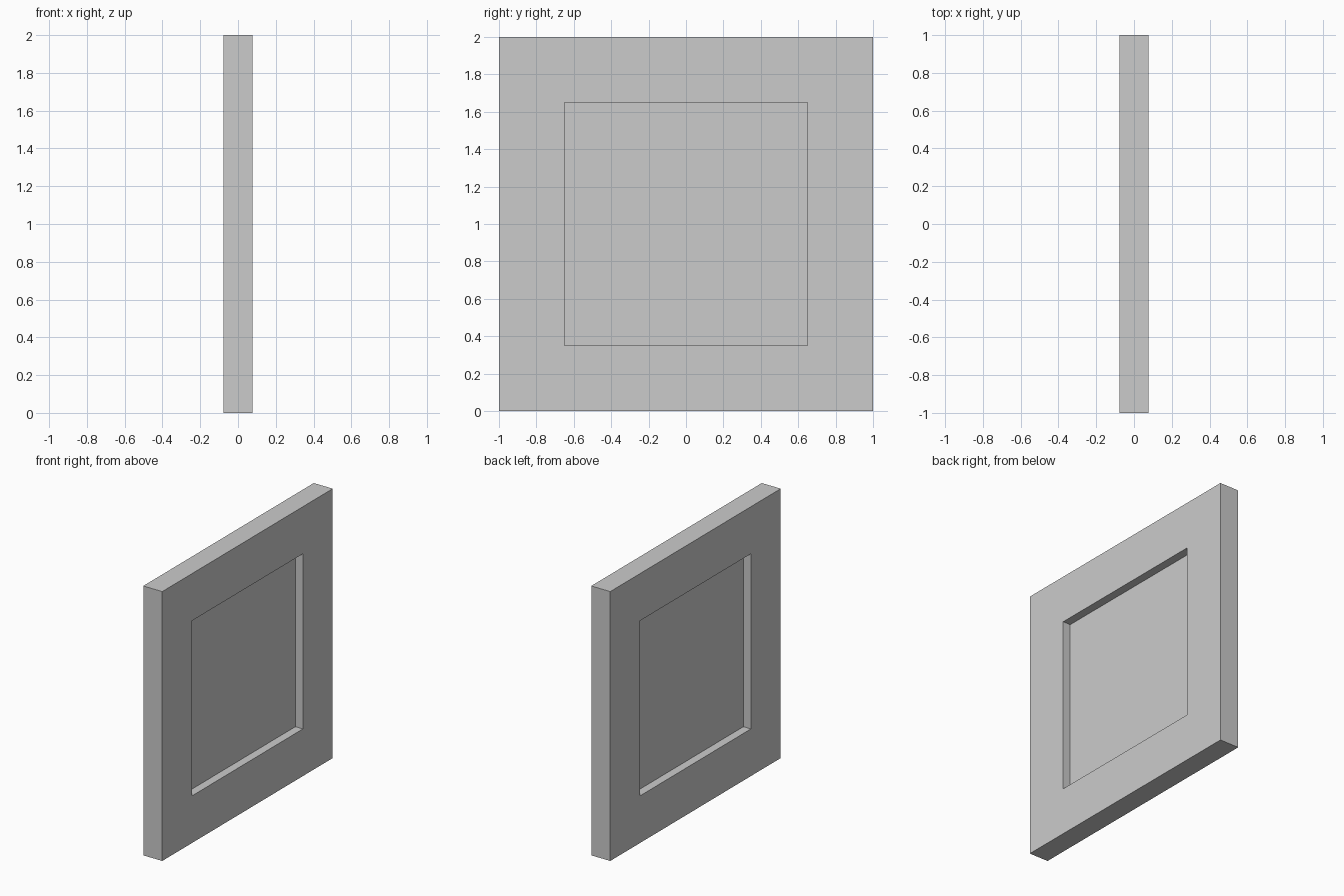
import bpy, bmesh
from mathutils import Vector

if "Cube" in bpy.data.objects:
    bpy.data.objects.remove(bpy.data.objects["Cube"])

THICKNESS, SIZE = 0.156, 2.0
BORDER, RECESS = 0.35, 0.062

# Square slab standing on the ground
bm = bmesh.new()
bmesh.ops.create_cube(bm, size=1)
bmesh.ops.scale(bm, vec=(THICKNESS, SIZE, SIZE), verts=bm.verts)
bmesh.ops.translate(bm, vec=(0, 0, SIZE / 2), verts=bm.verts)
bm.normal_update()

# Square recess sunk into both broad faces, with straight walls
for side in (-1, 1):
    face = next(f for f in bm.faces if f.normal.x * side > 0.9)
    bmesh.ops.inset_region(bm, faces=[face], thickness=BORDER, use_even_offset=True)
    floor = bmesh.ops.extrude_discrete_faces(bm, faces=[face])["faces"][0]
    bmesh.ops.translate(bm, vec=Vector((-side * RECESS, 0, 0)), verts=floor.verts)

bmesh.ops.recalc_face_normals(bm, faces=bm.faces)
mesh = bpy.data.meshes.new("framed_panel")
bm.to_mesh(mesh)
bm.free()
bpy.context.collection.objects.link(bpy.data.objects.new("framed_panel", mesh))
